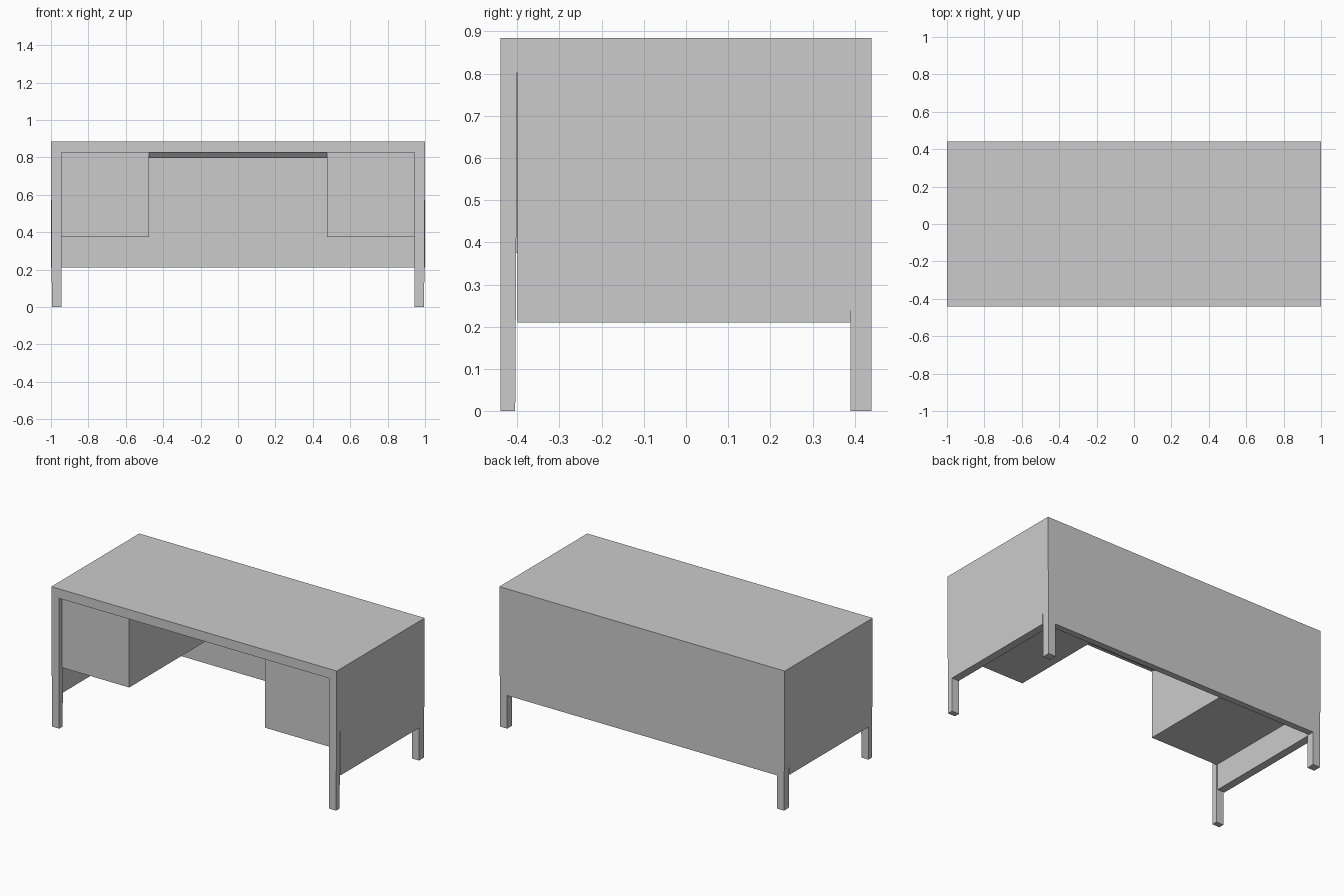
import bpy
import bmesh

if "Cube" in bpy.data.objects:
    bpy.data.objects.remove(bpy.data.objects["Cube"], do_unlink=True)

# Overall desk dimensions
HALF_W, HALF_D, HEIGHT = 1.0, 0.44, 0.885
UNDER = 0.825      # underside of the top
SKIRT = 0.21       # lower edge of the panels
LEG = 0.055

grey = bpy.data.materials.new("plain grey")
grey.use_nodes = True
grey.diffuse_color = (0.6, 0.6, 0.6, 1)
grey.node_tree.nodes["Principled BSDF"].inputs["Base Color"].default_value = grey.diffuse_color


def box(name, x, y, z, adjust=None):
    """Box from (min, max) ranges; adjust may move single vertices."""
    bm = bmesh.new()
    bmesh.ops.create_cube(bm, size=1)
    for v in bm.verts:
        v.co = [r[0] if c < 0 else r[1] for c, r in zip(v.co, (x, y, z))]
        if adjust:
            adjust(v.co)
    bmesh.ops.recalc_face_normals(bm, faces=bm.faces)
    mesh = bpy.data.meshes.new(name)
    bm.to_mesh(mesh)
    bm.free()
    mesh.materials.append(grey)
    obj = bpy.data.objects.new(name, mesh)
    bpy.context.collection.objects.link(obj)
    return obj


def span(side, inner, outer):
    return tuple(sorted((side * inner, side * outer)))


def taper(co):
    # Legs narrow very slightly at the foot
    if co.z < 0.01:
        co.x += 0.005 if co.x < -HALF_W + 0.01 else -0.005 if co.x > HALF_W - 0.01 else 0
        if -HALF_D + 0.01 < co.y < 0:
            co.y -= 0.005


def slope(co):
    # Front face of the raised underside leans back
    if co.y < 0 and co.z < UNDER - 0.01:
        co.y += 0.025


# Top slab
box("desk_top", (-HALF_W, HALF_W), (-HALF_D, HALF_D), (UNDER, HEIGHT))

# Back panel between the rear legs
box("back_panel", (-HALF_W + LEG, HALF_W - LEG), (HALF_D - 0.04, HALF_D), (SKIRT, UNDER))

# Thicker underside over the knee space
box("knee_space_ceiling", (-0.475, 0.475), (-0.41, HALF_D - 0.04), (0.797, UNDER), slope)

for side, label in ((1, "left"), (-1, "right")):
    # Legs
    leg_x = span(side, HALF_W - LEG, HALF_W)
    box(label + "_front_leg", leg_x, (-HALF_D, -0.40), (0, UNDER), taper)
    box(label + "_back_leg", leg_x, (0.39, HALF_D), (0, UNDER), taper)
    # End panel between the legs
    box(label + "_side_panel", span(side, HALF_W - 0.05, HALF_W), (-0.40, 0.39), (SKIRT, UNDER))
    # Drawer pedestal
    box(label + "_pedestal", span(side, 0.475, HALF_W - 0.05), (-0.41, HALF_D - 0.04), (0.375, UNDER))
